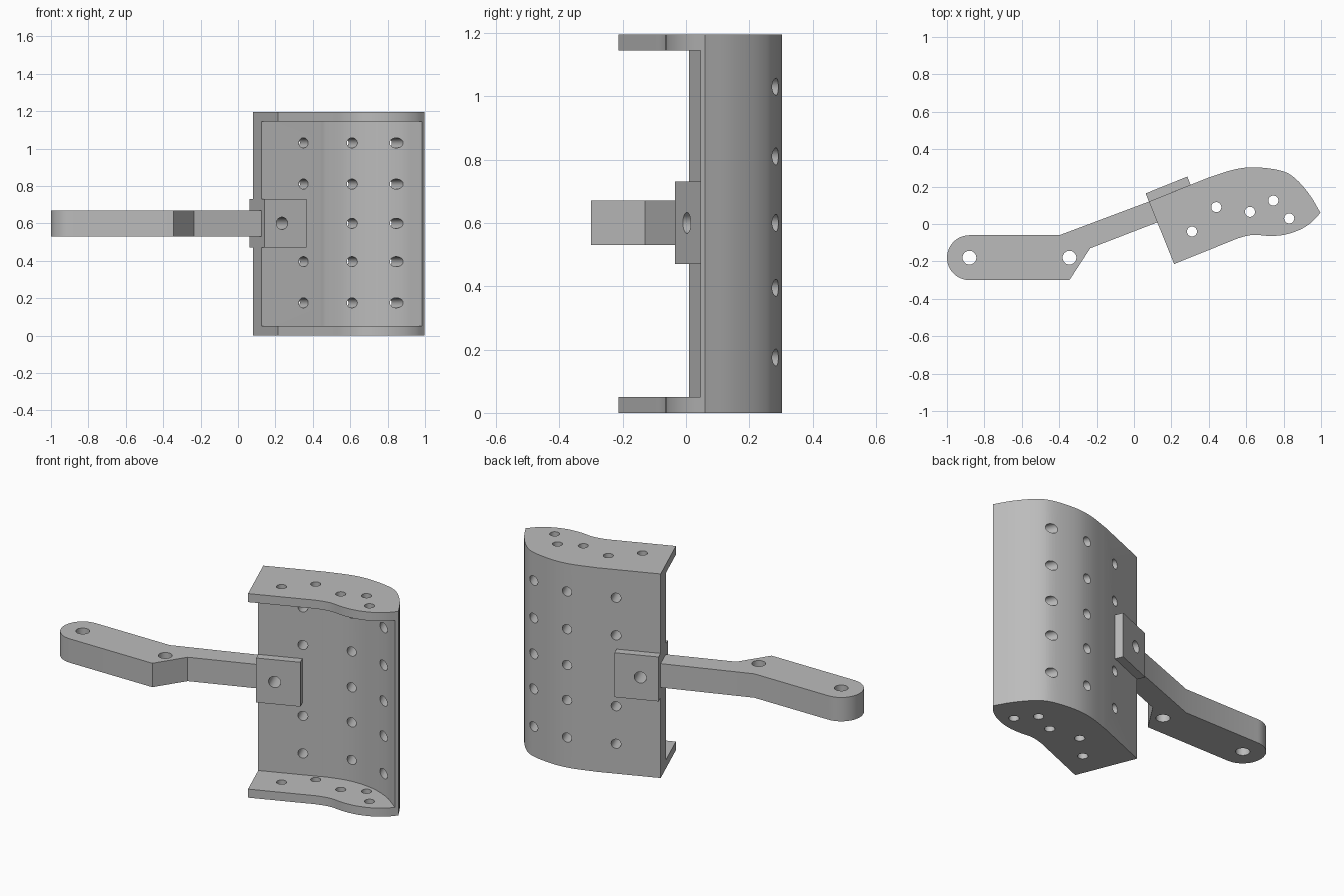
import bpy, bmesh, math
from mathutils import Vector, Matrix

cube = bpy.data.objects.get("Cube")
if cube:
    bpy.data.objects.remove(cube, do_unlink=True)

HEIGHT, FLANGE, WALL, MID = 1.195, 0.05, 0.12, 0.6
ANGLE = math.radians(22)
U = Vector((math.cos(ANGLE), math.sin(ANGLE)))    # along the flat of the wall
N = Vector((-math.sin(ANGLE), math.cos(ANGLE)))   # outward from the wall
CORNER = Vector((0.08, 0.12))

grey = bpy.data.materials.new("plain_grey")
grey.use_nodes = True
grey.diffuse_color = (0.5, 0.5, 0.5, 1)
grey.node_tree.nodes["Principled BSDF"].inputs["Base Color"].default_value = (0.5, 0.5, 0.5, 1)


def at(u, v):
    """Plan point in the slanted frame of the wall."""
    return CORNER + u * U + v * N


def spline(points, steps=6):
    """Smooth curve through the points."""
    p = [Vector(q) for q in points]
    p = [2 * p[0] - p[1]] + p + [2 * p[-1] - p[-2]]
    out = []
    for a, b, c, d in zip(p, p[1:], p[2:], p[3:]):
        for i in range(steps):
            t = i / steps
            out.append(0.5 * (2 * b + (c - a) * t + (2 * a - 5 * b + 4 * c - d) * t ** 2
                              + (3 * b - a - 3 * c + d) * t ** 3))
    return out + [p[-2]]


def make_object(name, bm):
    bmesh.ops.recalc_face_normals(bm, faces=bm.faces)
    mesh = bpy.data.meshes.new(name)
    bm.to_mesh(mesh)
    bm.free()
    mesh.materials.append(grey)
    ob = bpy.data.objects.new(name, mesh)
    bpy.context.collection.objects.link(ob)
    return ob


def prism(name, outline, z0, z1):
    bm = bmesh.new()
    face = bm.faces.new([bm.verts.new((x, y, z0)) for x, y in outline])
    top = bmesh.ops.extrude_face_region(bm, geom=[face])["geom"]
    bmesh.ops.translate(bm, vec=(0, 0, z1 - z0),
                        verts=[g for g in top if isinstance(g, bmesh.types.BMVert)])
    return make_object(name, bm)


def drills(name, holes):
    """One cutter made of cylinders: (centre, axis, radius, length)."""
    bm = bmesh.new()
    for centre, axis, radius, length in holes:
        turn = Vector((0, 0, 1)).rotation_difference(axis).to_matrix().to_4x4()
        bmesh.ops.create_cone(bm, cap_ends=True, segments=24, radius1=radius, radius2=radius,
                              depth=length, matrix=Matrix.Translation(centre) @ turn)
    return make_object(name, bm)


def cut(ob, cutter):
    """Subtract the cutter, then discard it."""
    mod = ob.modifiers.new("cut", 'BOOLEAN')
    mod.operation, mod.solver, mod.object = 'DIFFERENCE', 'EXACT', cutter
    bpy.context.view_layer.update()
    graph = bpy.context.evaluated_depsgraph_get()
    mesh = bpy.data.meshes.new_from_object(ob.evaluated_get(graph))
    ob.modifiers.clear()
    ob.data = mesh
    bpy.data.objects.remove(cutter, do_unlink=True)


UP, OUT = Vector((0, 0, 1)), N.to_3d()

# Curved shell: full plan outline
back = spline([(0.40, 0.249), (0.535, 0.291), (0.65, 0.303), (0.79, 0.284), (0.866, 0.24),
               (0.94, 0.155), (0.997, 0.06)])
front = spline([(0.997, 0.06), (0.95, 0.01), (0.888, -0.03), (0.807, -0.057), (0.727, -0.064),
                (0.64, -0.058), (0.567, -0.073), (0.50, -0.099)])
shell = prism("curved_shell", [CORNER] + back + front[1:] + [at(0, -0.36)], 0, HEIGHT)

# Hollow between the two flanges, leaving the wall
inner = spline([at(0.34, -WALL), at(0.38, -WALL), (0.58, 0.178), (0.68, 0.182), (0.78, 0.165),
                (0.88, 0.122), (0.95, 0.072), (0.985, 0.045)])
hollow = [at(-0.1, -WALL)] + inner + [(1.1, -0.1), (1.1, -0.4), (0, -0.4)]
cut(shell, prism("hollow_cutter", hollow, FLANGE, HEIGHT - FLANGE))

# Drilled holes in the wall and both flanges
bolt = (at(0.1, -WALL / 2).to_3d() + UP * MID, OUT, 0.033, 0.34)
holes = [bolt]
for u, v in ((0.243, -0.06), (0.514, -0.08), (0.718, -0.185)):
    for z in (0.175, 0.395, MID, 0.81, 1.03):
        if z != MID or u > 0.3:
            holes.append((at(u, v).to_3d() + UP * z, OUT, 0.027, 0.3))
for x, y in ((0.31, -0.04), (0.44, 0.09), (0.62, 0.065), (0.745, 0.125), (0.83, 0.03)):
    for z in (FLANGE / 2, HEIGHT - FLANGE / 2):
        holes.append((Vector((x, y, z)), UP, 0.027, 0.09))
cut(shell, drills("shell_drill", holes))

# Clamp blocks either side of the wall
parts = [shell]
for name, v0, v1 in (("back_clamp", 0, 0.047), ("front_clamp", -WALL - 0.047, -WALL)):
    clamp = prism(name, [at(0, v0), at(0.24, v0), at(0.24, v1), at(0, v1)], MID - 0.13, MID + 0.13)
    cut(clamp, drills("clamp_drill", [bolt]))
    parts.append(clamp)

# Cranked arm with a round end
end, radius = Vector((-0.88, -0.18)), 0.12
arc = [end + radius * Vector((-math.sin(a), math.cos(a)))
       for a in (math.pi * i / 24 for i in range(25))]
arm = prism("arm", arc + [(-0.345, -0.30), (-0.235, -0.13), at(0, -WALL), at(0, 0), (-0.40, -0.06)],
            MID - 0.07, MID + 0.07)
cut(arm, drills("arm_drill", [(Vector((x, end.y, MID)), UP, 0.037, 0.3) for x in (end.x, -0.345)]))
parts.append(arm)

# Smooth curves, sharp edges
bpy.ops.object.select_all(action='DESELECT')
for ob in parts:
    ob.select_set(True)
bpy.context.view_layer.objects.active = shell
bpy.ops.object.shade_smooth_by_angle(angle=math.radians(25))
